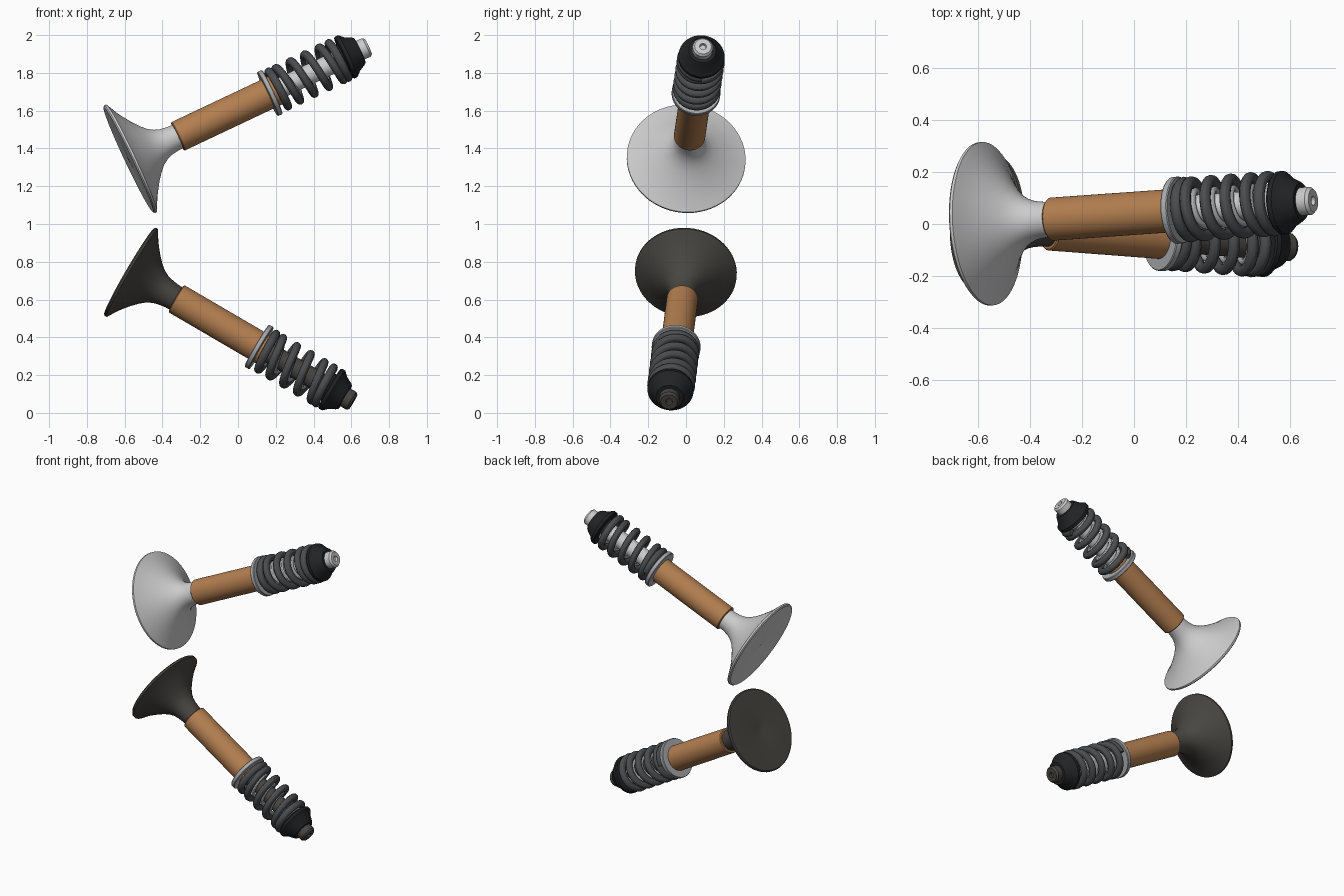
import bpy, bmesh
from math import cos, sin, pi, tau, radians
from mathutils import Vector, Matrix

if "Cube" in bpy.data.objects:
    bpy.data.objects.remove(bpy.data.objects["Cube"])


def material(name, rgb):
    m = bpy.data.materials.new(name)
    m.diffuse_color = (*rgb, 1)
    m.use_nodes = True
    m.node_tree.nodes["Principled BSDF"].inputs["Base Color"].default_value = m.diffuse_color
    return m


BRONZE = material("bronze", (0.45, 0.21, 0.08))
STEEL = material("bright_steel", (0.80, 0.80, 0.80))
HEAT = material("heat_dark_steel", (0.065, 0.06, 0.053))
SPRING = material("spring_steel", (0.07, 0.073, 0.078))
GREY = material("washer_grey", (0.40, 0.41, 0.43))
BLACK = material("black_steel", (0.015, 0.017, 0.019))


def finish(name, bm, mat, matrix):
    bmesh.ops.remove_doubles(bm, verts=bm.verts, dist=1e-5)
    bmesh.ops.recalc_face_normals(bm, faces=bm.faces)
    me = bpy.data.meshes.new(name)
    bm.to_mesh(me)
    bm.free()
    for p in me.polygons:
        p.use_smooth = True
    me.set_sharp_from_angle(angle=radians(30))
    me.materials.append(mat)
    ob = bpy.data.objects.new(name, me)
    ob.matrix_world = matrix
    bpy.context.collection.objects.link(ob)
    return ob


def lathe(name, profile, mat, matrix, closed=False, seg=64):
    """Revolve (distance, radius) points about local z."""
    bm = bmesh.new()
    pts = profile + profile[:1] if closed else profile
    vs = [bm.verts.new((r, 0, t)) for t, r in pts]
    es = [bm.edges.new(p) for p in zip(vs, vs[1:])]
    bmesh.ops.spin(bm, geom=vs + es, cent=(0, 0, 0), axis=(0, 0, 1),
                   angle=tau, steps=seg, use_duplicate=False)
    return finish(name, bm, mat, matrix)


def coil(name, radius, wire, t0, t1, active, mat, matrix, phase=0.0):
    """Compression spring with one nearly closed turn at each end."""
    bm = bmesh.new()
    steps, sides = 36, 12
    closed_pitch = wire * 1.3
    turns = active + 2
    pitch = (t1 - t0 - 2 * wire - 2 * closed_pitch) / active
    rings = []
    z = t0 + wire
    n = int(turns * steps)
    for i in range(n + 1):
        a = phase + tau * i / steps
        ring = []
        for k in range(sides):
            b = tau * k / sides
            r = radius + wire * cos(b)
            ring.append(bm.verts.new((r * cos(a), r * sin(a), z + wire * sin(b))))
        rings.append(ring)
        end_turn = i < steps or i >= n - steps
        z += (closed_pitch if end_turn else pitch) / steps
    for p, q in zip(rings, rings[1:]):
        for k in range(sides):
            j = (k + 1) % sides
            bm.faces.new((p[k], p[j], q[j], q[k]))
    bm.faces.new(rings[0])
    bm.faces.new(rings[-1])
    return finish(name, bm, mat, matrix)


def valve(label, base, tip, head_r, mat):
    base, tip = Vector(base), Vector(tip)
    axis = tip - base
    L = axis.length
    M = Matrix.Translation(base) @ axis.to_track_quat('Z', 'Y').to_matrix().to_4x4()
    seat = L - 0.58

    # valve: flat face, tulip head, stem and dimpled tip
    k = (head_r - 0.07) / 0.245
    flare = [(0, .307), (.007, .315), (.018, .315), (.030, .290), (.05, .25),
             (.075, .21), (.10, .173), (.13, .135), (.16, .105), (.19, .086)]
    prof = [(0.004, 0), (0, .02)]
    prof += [(t, .07 + (r - .07) * k) for t, r in flare]
    prof += [(.22, .075), (.26, .069), (.32, .066), (.36, .054),
             (L - .012, .054), (L, .044), (L, .018), (L - .015, .015), (L - .02, 0)]
    lathe(label + "_valve", prof, mat, M)

    # bronze guide sleeve
    lathe(label + "_guide", [(.288, .066), (.288, .078), (.293, .083),
                             (seat + .04, .083), (seat + .04, .055), (.36, .055)],
          BRONZE, M, closed=True)

    # spring seat washer
    lathe(label + "_spring_seat", [(seat - .012, .08), (seat - .012, .126), (seat - .008, .129),
                                   (seat + .012, .129), (seat + .016, .126), (seat + .016, .08)],
          GREY, M, closed=True)

    # outer and inner springs
    top = L - .145
    coil(label + "_outer_spring", .105, .022, seat + .016, top, 3.75, SPRING, M)
    coil(label + "_inner_spring", .070, .012, seat + .016, top, 4.5, GREY, M, pi)

    # retainer: stepped flange tapering toward the tip
    lathe(label + "_retainer", [(top - .02, .054), (top - .02, .08), (top, .08), (top, .116),
                                (top + .006, .122), (top + .024, .122), (top + .032, .115),
                                (top + .05, .098), (top + .085, .080), (top + .095, .072),
                                (top + .095, .054)],
          BLACK, M, closed=True)


valve("intake", (-.58, 0, 1.34), (.69, .09, 1.94), .315, STEEL)
valve("exhaust", (-.575, 0, .75), (.61, -.09, .058), .27, HEAT)
